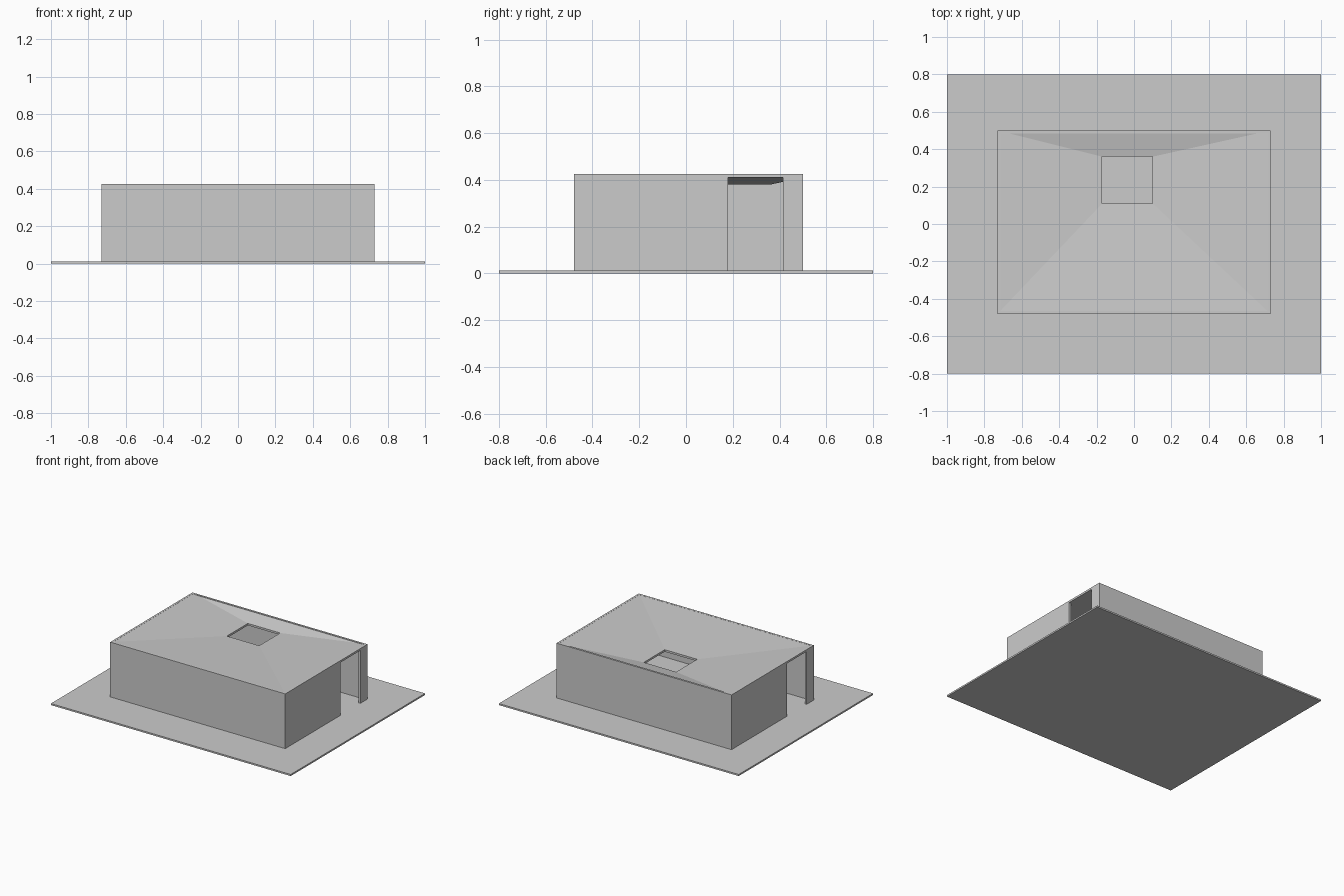
import bpy, bmesh

if "Cube" in bpy.data.objects:
    bpy.data.objects.remove(bpy.data.objects["Cube"])

X, Y0, Y1 = 0.73, -0.48, 0.50      # outer wall limits
FLOOR, TOP, T = 0.012, 0.425, 0.015
HEAD = 0.41                        # door head height


def mesh_object(name, bm):
    bmesh.ops.recalc_face_normals(bm, faces=bm.faces)
    me = bpy.data.meshes.new(name)
    bm.to_mesh(me)
    bm.free()
    ob = bpy.data.objects.new(name, me)
    bpy.context.collection.objects.link(ob)
    return ob


def box(name, x0, x1, y0, y1, z0, z1):
    bm = bmesh.new()
    bmesh.ops.create_cube(bm, size=1)
    for v in bm.verts:
        v.co = ((x0 + x1) / 2 + v.co.x * (x1 - x0),
                (y0 + y1) / 2 + v.co.y * (y1 - y0),
                (z0 + z1) / 2 + v.co.z * (z1 - z0))
    return mesh_object(name, bm)


def prism(name, profile, x0, x1):
    """Extrude a (y, z) outline along x."""
    bm = bmesh.new()
    face = bm.faces.new([bm.verts.new((x0, y, z)) for y, z in profile])
    ext = bmesh.ops.extrude_face_region(bm, geom=[face])["geom"]
    moved = [g for g in ext if isinstance(g, bmesh.types.BMVert)]
    bmesh.ops.translate(bm, verts=moved, vec=(x1 - x0, 0, 0))
    return mesh_object(name, bm)


# Ground slab
box("base_slab", -1, 1, -0.8, 0.8, 0, FLOOR)

# Long walls
box("front_wall", -X, X, Y0, Y0 + T, FLOOR, TOP)
box("back_wall", -X, X, Y1 - T, Y1, FLOOR, TOP)

# End walls, each with a doorway
for name, x0, d0, d1 in (("right_wall", X - T, 0.18, 0.415),
                         ("left_wall", -X, -0.395, -0.16)):
    outline = [(Y0, FLOOR), (d0, FLOOR), (d0, HEAD), (d1, HEAD), (d1, FLOOR),
               (Y1, FLOOR), (Y1, TOP), (Y0, TOP)]
    prism(name, outline, x0, x0 + T)

# Short inner partition
box("inner_partition", 0.59, 0.605, Y0 + T, -0.2, FLOOR, HEAD)

# Roof dipping gently to the rim of a rectangular opening
bm = bmesh.new()
rings = []
for x0, x1, y0, y1, z in ((-X, X, Y0, Y1, TOP), (-0.17, 0.10, 0.11, 0.36, 0.395)):
    for dz in (0, -T):
        rings.append([bm.verts.new((x, y, z + dz)) for x, y in
                      ((x0, y0), (x1, y0), (x1, y1), (x0, y1))])
outer_top, outer_low, inner_top, inner_low = rings
loop = (outer_top, inner_top, inner_low, outer_low, outer_top)
for a, b in zip(loop, loop[1:]):
    for i in range(4):
        j = (i + 1) % 4
        bm.faces.new((a[i], a[j], b[j], b[i]))
mesh_object("roof", bm)
